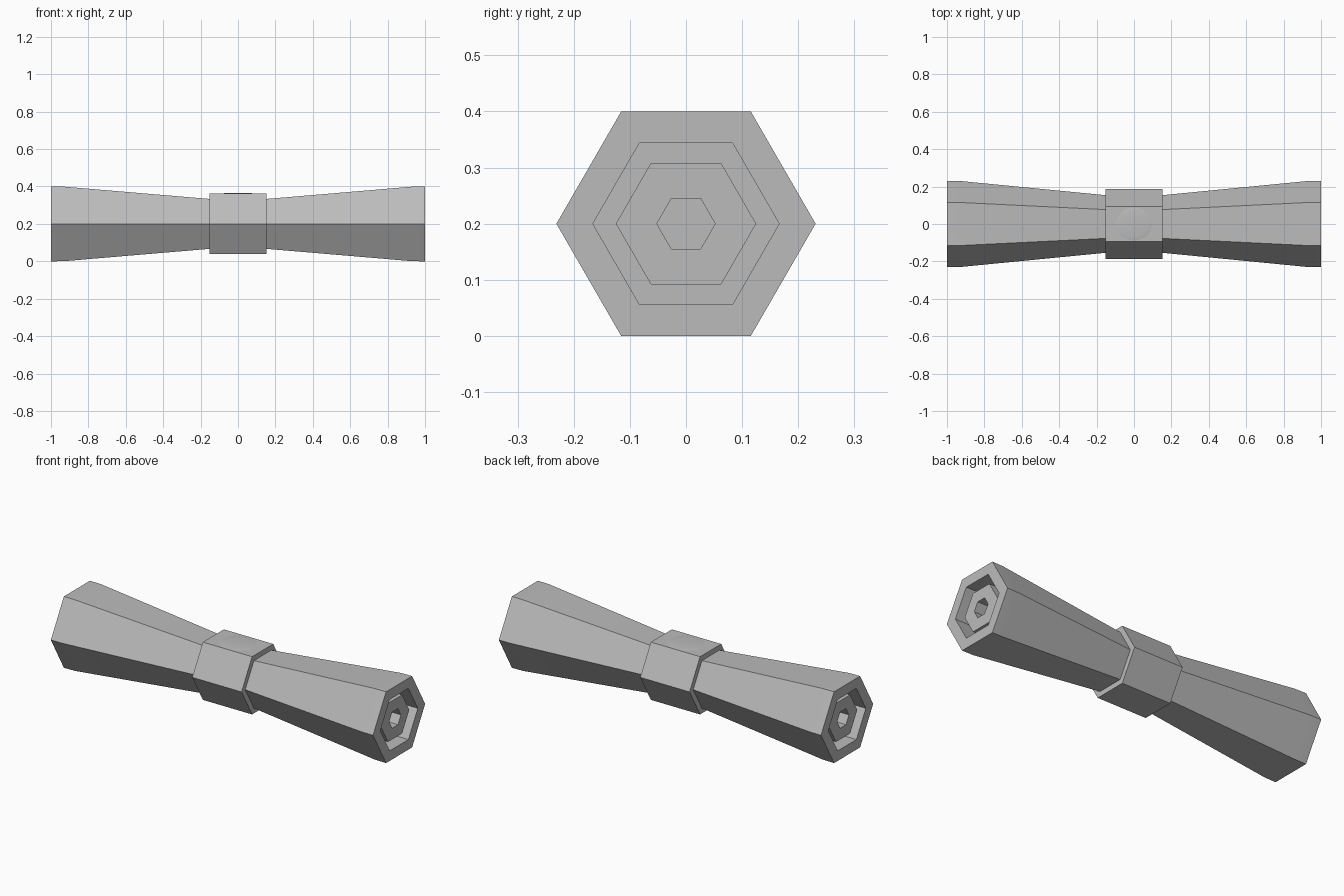
import bpy
import bmesh
import math

cube = bpy.data.objects.get("Cube")
if cube:
    bpy.data.objects.remove(cube, do_unlink=True)

AXIS_Z = 0.2
SIDES = 6

grey = bpy.data.materials.new("plain grey")
grey.use_nodes = True
COLOUR = (0.5, 0.5, 0.5, 1)
grey.diffuse_color = COLOUR
grey.node_tree.nodes["Principled BSDF"].inputs["Base Color"].default_value = COLOUR


def finish(obj):
    obj.data.materials.append(grey)
    bpy.ops.object.select_all(action="DESELECT")
    obj.select_set(True)
    bpy.context.view_layer.objects.active = obj
    bpy.ops.object.shade_smooth_by_angle(angle=math.radians(30))


def hex_lathe(name, profile):
    """Sweep (x, corner radius) points around the x axis in six flat sides."""
    bm = bmesh.new()
    rings = []
    for x, r in profile:
        angles = [math.tau * i / SIDES for i in range(SIDES)]
        rings.append([bm.verts.new((x, r * math.cos(a), AXIS_Z + r * math.sin(a)))
                      for a in angles])
    for a, b in zip(rings, rings[1:]):
        for i in range(SIDES):
            j = (i + 1) % SIDES
            bm.faces.new((a[i], a[j], b[j], b[i]))
    bm.faces.new(rings[0])
    bm.faces.new(rings[-1])
    bmesh.ops.recalc_face_normals(bm, faces=bm.faces)
    mesh = bpy.data.meshes.new(name)
    bm.to_mesh(mesh)
    bm.free()
    obj = bpy.data.objects.new(name, mesh)
    bpy.context.collection.objects.link(obj)
    finish(obj)


# Flared handle: socket, recessed core, groove, rim, then the tapering outside
half = [(0.88, 0.052), (0.975, 0.052), (0.975, 0.125), (0.9, 0.125),
        (0.9, 0.166), (1, 0.166), (1, 0.231), (0.93, 0.23), (0.12, 0.151)]
mirrored = [(-x, r) for x, r in reversed(half)]
hex_lathe("flared_handle", half + mirrored)

# Thicker band around the middle
hex_lathe("middle_band", [(-0.153, 0.187), (0.153, 0.187)])

# Very shallow round button on top of the band
bpy.ops.mesh.primitive_uv_sphere_add(segments=32, ring_count=16, radius=0.1,
                                     location=(0, 0, AXIS_Z + 0.16))
button = bpy.context.object
button.name = "top_button"
button.scale = (1, 0.93, 0.06)
bpy.ops.object.transform_apply(location=False, rotation=False, scale=True)
finish(button)
